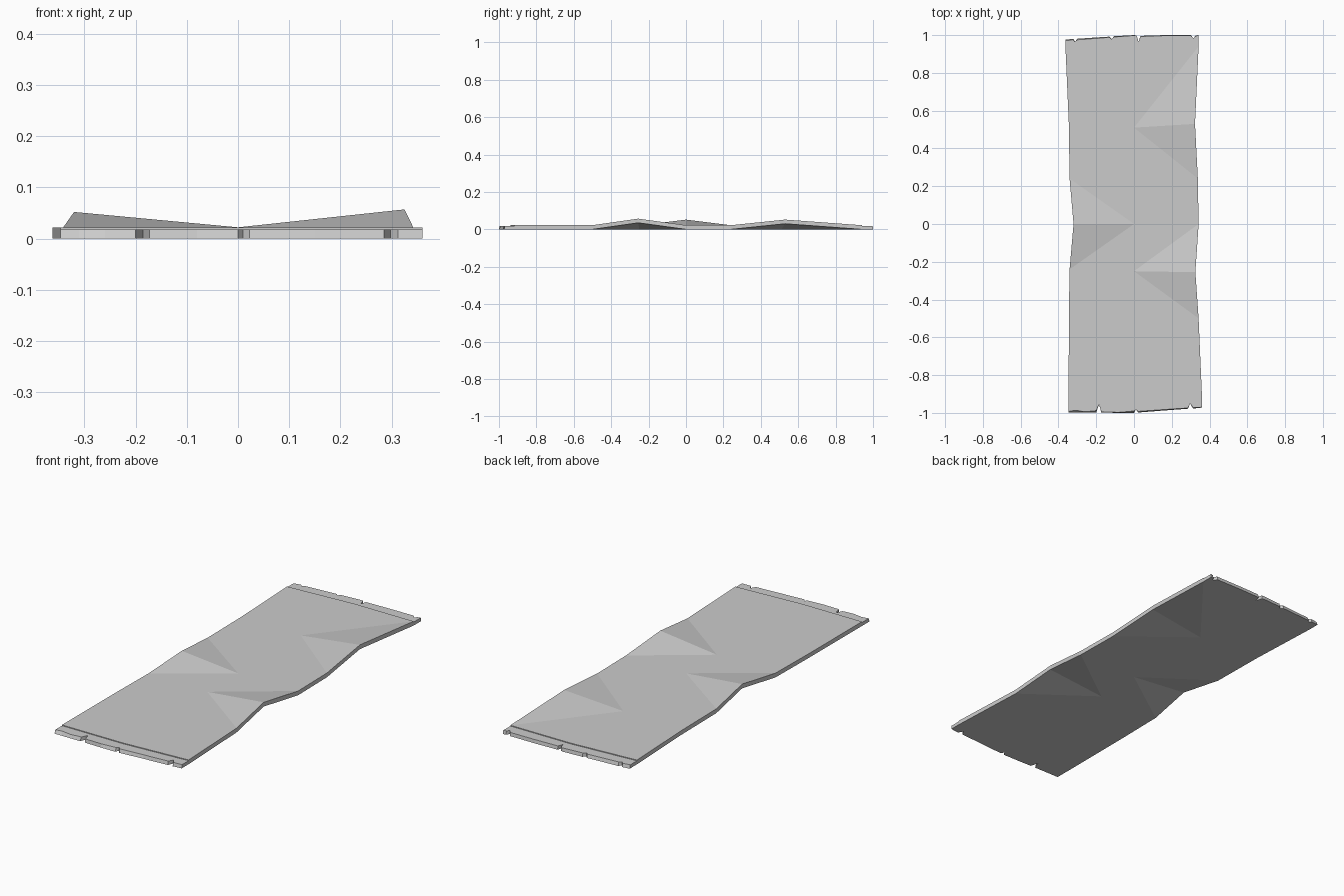
import bpy, bmesh

cube = bpy.data.objects.get("Cube")
if cube:
    bpy.data.objects.remove(cube, do_unlink=True)

grey = bpy.data.materials.new("stone grey")
grey.use_nodes = True
COLOUR = (0.6, 0.6, 0.6, 1)
grey.diffuse_color = COLOUR
grey.node_tree.nodes["Principled BSDF"].inputs["Base Color"].default_value = COLOUR

PANEL_TOP, STRIP_TOP = 0.022, 0.018


def finish(bm, name):
    bmesh.ops.recalc_face_normals(bm, faces=bm.faces)
    mesh = bpy.data.meshes.new(name)
    bm.to_mesh(mesh)
    bm.free()
    mesh.materials.append(grey)
    obj = bpy.data.objects.new(name, mesh)
    bpy.context.collection.objects.link(obj)
    return obj


# Warped panel: rows of (x, y, lift) at the right edge, middle and left edge
ROWS = [
    ((-0.346, -0.938, 0), (0, -0.938, 0), (0.36, -0.916, 0)),
    ((-0.345, -0.5, 0), (0, -0.5, 0), (0.342, -0.5, 0)),
    ((-0.341, -0.24, 0), (0, -0.25, 0), (0.325, -0.255, 0.035)),
    ((-0.32, 0, 0.03), (0, 0, 0), (0.342, 0, 0)),
    ((-0.341, 0.24, 0), (0, 0.24, 0), (0.338, 0.24, 0)),
    ((-0.345, 0.53, 0), (0, 0.51, 0), (0.323, 0.53, 0.03)),
    ((-0.362, 0.916, 0), (0, 0.94, 0), (0.342, 0.94, 0)),
]


def build_panel():
    bm = bmesh.new()
    layers = [[[bm.verts.new((x, y, lift + z)) for x, y, lift in row] for row in ROWS]
              for z in (0, PANEL_TOP)]
    for grid in layers:
        for j in range(len(ROWS) - 1):
            for mid, edge in ((1, 0), (1, 2)):
                m0, m1 = grid[j][mid], grid[j + 1][mid]
                e0, e1 = grid[j][edge], grid[j + 1][edge]
                # creases fan out from the middle beside each raised edge point
                if ROWS[j][edge][2]:
                    bm.faces.new((m0, e0, e1))
                    bm.faces.new((m0, e1, m1))
                elif ROWS[j + 1][edge][2]:
                    bm.faces.new((m1, e1, e0))
                    bm.faces.new((m1, e0, m0))
                else:
                    bm.faces.new((m0, e0, e1, m1))
    low, top = layers
    last = len(ROWS) - 1
    for j in range(last):
        for c in (0, 2):
            bm.faces.new((low[j][c], low[j + 1][c], top[j + 1][c], top[j][c]))
    for j in (0, last):
        for c in (0, 1):
            bm.faces.new((low[j][c], low[j][c + 1], top[j][c + 1], top[j][c]))
    return finish(bm, "warped_panel")


# Lower end strip with a chipped outer edge: points are (x, y, top inset)
def build_strip(name, inner, outer):
    side = 1 if inner[0][1] > 0 else -1
    outline = [(x, y, 0) for x, y, _ in inner] + list(reversed(outer))
    bm = bmesh.new()
    low = [bm.verts.new((x, y, 0)) for x, y, _ in outline]
    top = [bm.verts.new((x, y - side * inset, STRIP_TOP)) for x, y, inset in outline]
    bm.faces.new(low)
    bm.faces.new(top)
    count = len(outline)
    for i in range(count):
        k = (i + 1) % count
        bm.faces.new((low[i], low[k], top[k], top[i]))
    return finish(bm, name)


FRONT_EDGE = [
    (-0.346, -0.998, 0.006), (-0.31, -0.998, 0.012), (-0.26, -0.998, 0.004),
    (-0.2, -0.998, 0.01), (-0.185, -0.955, 0), (-0.173, -0.998, 0.003),
    (-0.08, -1.0, 0.003), (0, -1.0, 0.01), (0.01, -0.98, 0), (0.022, -0.998, 0.006),
    (0.15, -0.988, 0.005), (0.285, -0.978, 0.004), (0.298, -0.95, 0),
    (0.312, -0.977, 0.006), (0.36, -0.972, 0.002),
]
BACK_EDGE = [
    (-0.362, 0.976, 0.006), (-0.322, 0.98, 0.004), (-0.312, 0.965, 0),
    (-0.3, 0.981, 0.006), (-0.13, 0.992, 0.004), (-0.118, 0.978, 0),
    (-0.106, 0.994, 0.004), (0, 1.0, 0.002), (0.014, 0.998, 0), (0.024, 0.965, 0),
    (0.034, 0.996, 0.003), (0.16, 1.0, 0.003), (0.302, 1.0, 0.002),
    (0.315, 0.982, 0), (0.326, 0.998, 0.003), (0.342, 1.0, 0.002),
]

build_panel()
build_strip("front_end_strip", ROWS[0], FRONT_EDGE)
build_strip("back_end_strip", ROWS[-1], BACK_EDGE)
